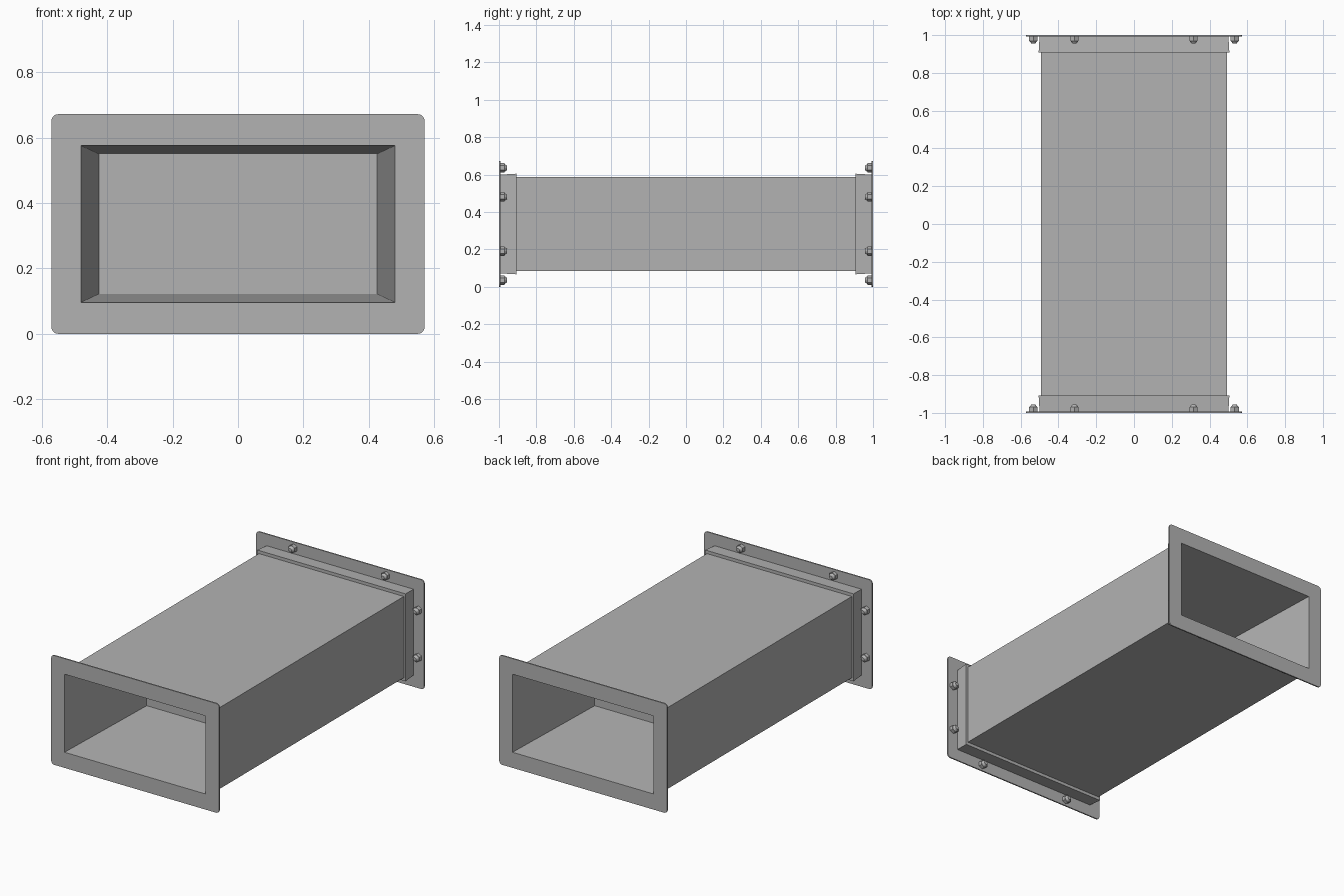
import bpy, bmesh, math
from mathutils import Matrix, Vector

cube = bpy.data.objects.get("Cube")
if cube:
    bpy.data.objects.remove(cube, do_unlink=True)

steel = bpy.data.materials.new("galvanised grey")
steel.use_nodes = True
GREY = (0.45, 0.45, 0.45, 1)
steel.diffuse_color = GREY
steel.node_tree.nodes["Principled BSDF"].inputs["Base Color"].default_value = GREY

MID_Z = 0.336
CORNER_STEPS = 5


def finish(name, bm):
    bmesh.ops.remove_doubles(bm, verts=bm.verts, dist=0.0001)
    bmesh.ops.recalc_face_normals(bm, faces=bm.faces)
    mesh = bpy.data.meshes.new(name)
    bm.to_mesh(mesh)
    bm.free()
    mesh.materials.append(steel)
    obj = bpy.data.objects.new(name, mesh)
    bpy.context.collection.objects.link(obj)
    return obj


def rect_loop(bm, hx, hz, y, radius):
    """Rectangle across the duct, with optionally rounded corners."""
    verts = []
    for k, (sx, sz) in enumerate([(1, 1), (-1, 1), (-1, -1), (1, -1)]):
        steps = CORNER_STEPS if radius else 0
        for i in range(CORNER_STEPS + 1):
            a = math.pi / 2 * (k + (i / CORNER_STEPS if steps else 0))
            x = sx * (hx - radius) + radius * math.cos(a)
            z = sz * (hz - radius) + radius * math.sin(a)
            verts.append(bm.verts.new((x, y, MID_Z + z)))
    return verts


def loft(name, sections, closed):
    """Skin a run of rectangles; closed joins last to first, else caps both."""
    bm = bmesh.new()
    loops = [rect_loop(bm, *s) for s in sections]
    pairs = list(zip(loops, loops[1:]))
    if closed:
        pairs.append((loops[-1], loops[0]))
    for a, b in pairs:
        for i in range(len(a)):
            j = (i + 1) % len(a)
            bm.faces.new((a[i], a[j], b[j], b[i]))
    if not closed:
        bm.faces.new(loops[0])
        bm.faces.new(loops[-1])
    return finish(name, bm)


# Duct: straight outside, tapering recess at each end down to an inner wall
half_duct = [(0.425, 0.214, -0.28, 0), (0.48, 0.24, -1, 0), (0.493, 0.25, -0.998, 0)]
mirrored = [(hx, hz, -y, r) for hx, hz, y, r in reversed(half_duct)]
loft("duct_body", half_duct + mirrored, False)

for side, s in (("front", -1), ("back", 1)):
    # Flat flange with rounded corners
    loft(side + "_flange", [
        (0.571, 0.336, s, 0.02), (0.571, 0.336, s * 0.992, 0.02),
        (0.48, 0.24, s * 0.992, 0), (0.48, 0.24, s, 0)], True)
    # Collar hugging the duct, flaring slightly away from the flange
    loft(side + "_collar", [
        (0.500, 0.264, s * 0.992, 0), (0.505, 0.269, s * 0.907, 0),
        (0.490, 0.247, s * 0.907, 0), (0.490, 0.247, s * 0.992, 0)], True)

    # Hex nuts with rounded bolt tips on the inner side of the flange
    bm = bmesh.new()
    spots = [(x, z) for x in (-0.315, 0.315) for z in (-0.3, 0.3)]
    spots += [(x, z) for x in (-0.533, 0.533) for z in (-0.145, 0.145)]
    for x, z in spots:
        place = Matrix.Translation(Vector((x, s * 0.992, MID_Z + z))) \
            @ Matrix.Rotation(s * math.pi / 2, 4, "X")
        for r1, r2, depth, start, sides in ((0.025, 0.025, 0.022, 0, 6),
                                            (0.021, 0.011, 0.014, 0.022, 12)):
            bmesh.ops.create_cone(
                bm, cap_ends=True, segments=sides, radius1=r1, radius2=r2,
                depth=depth,
                matrix=place @ Matrix.Translation((0, 0, start + depth / 2)))
    finish(side + "_bolts", bm)
